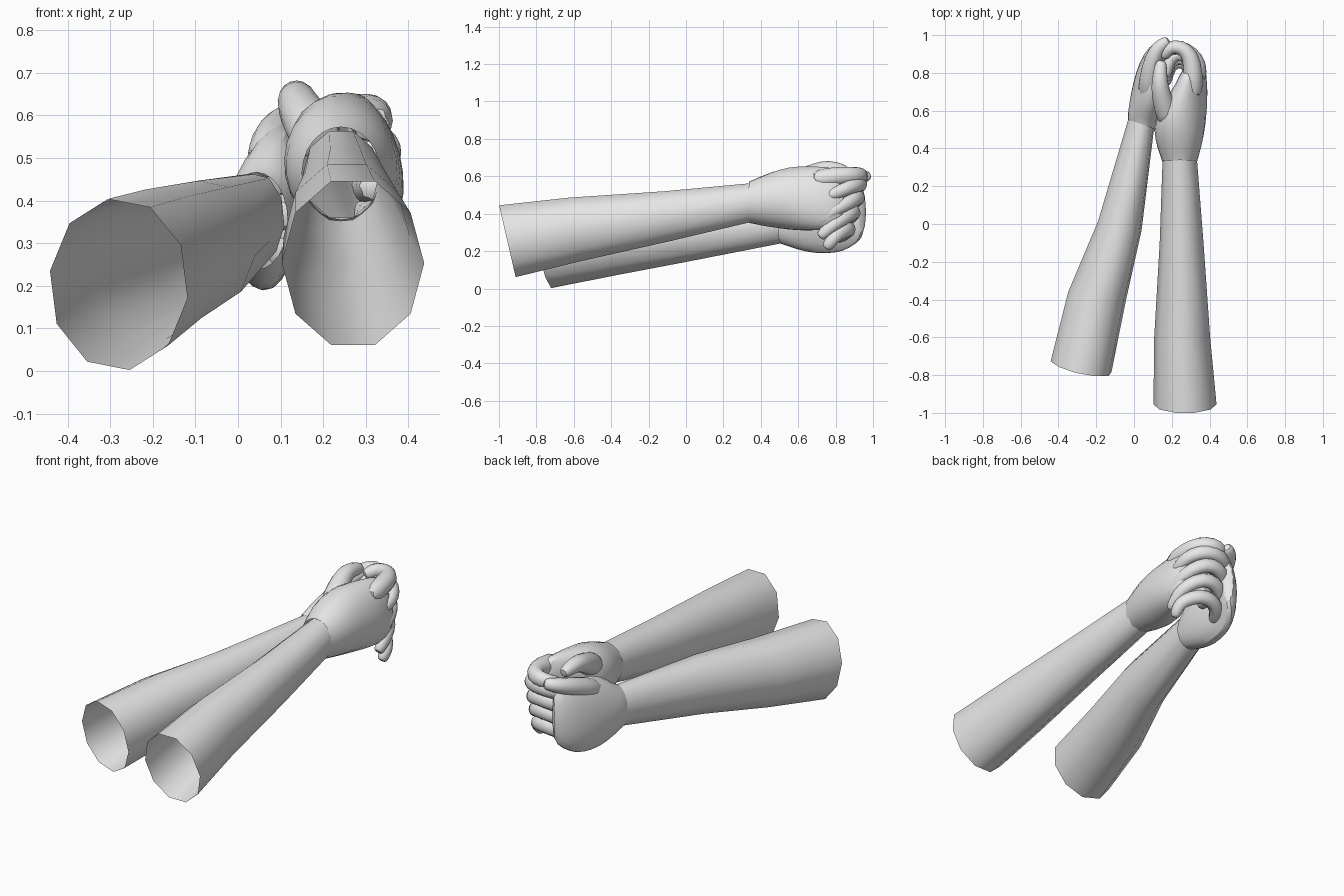
import bpy, bmesh, math
from mathutils import Vector

if "Cube" in bpy.data.objects:
    bpy.data.objects.remove(bpy.data.objects["Cube"])

mat = bpy.data.materials.new("plain_grey")
mat.diffuse_color = (0.8, 0.8, 0.8, 1)
mat.use_nodes = True
mat.node_tree.nodes["Principled BSDF"].inputs["Base Color"].default_value = mat.diffuse_color


def finish(name, bm, subdiv):
    bmesh.ops.recalc_face_normals(bm, faces=bm.faces)
    me = bpy.data.meshes.new(name)
    bm.to_mesh(me)
    bm.free()
    ob = bpy.data.objects.new(name, me)
    me.materials.append(mat)
    bpy.context.collection.objects.link(ob)
    if subdiv:
        m = ob.modifiers.new("smooth", 'SUBSURF')
        m.levels = m.render_levels = subdiv
    bpy.context.view_layer.objects.active = ob
    ob.select_set(True)
    bpy.ops.object.shade_smooth_by_angle(angle=math.radians(50))
    ob.select_set(False)
    return ob


def bridge(bm, rings, cap_start=False, cap_end=False):
    n = len(rings[0])
    vs = [[bm.verts.new(p) for p in r] for r in rings]
    for a, b in zip(vs, vs[1:]):
        for i in range(n):
            j = (i + 1) % n
            bm.faces.new((a[i], a[j], b[j], b[i]))
    if cap_start:
        bm.faces.new(vs[0][::-1])
    if cap_end:
        bm.faces.new(vs[-1])


def loft(name, sections, sides, phase=0.5, subdiv=0, cap_end=False):
    """sections: (centre, half width, half height, yaw, lean, roll), angles in degrees"""
    bm = bmesh.new()
    rings = []
    for c, w, h, yaw, lean, roll in sections:
        yaw, lean, roll = (math.radians(v) for v in (yaw, lean, roll))
        side = Vector((math.cos(yaw), math.sin(yaw), 0))
        up = Vector((0, -math.sin(lean), math.cos(lean)))
        s2 = side * math.cos(roll) + up * math.sin(roll)
        u2 = up * math.cos(roll) - side * math.sin(roll)
        ring = []
        for i in range(sides):
            a = 2 * math.pi * (i + phase) / sides
            ring.append(Vector(c) + s2 * w * math.cos(a) + u2 * h * math.sin(a))
        rings.append(ring)
    bridge(bm, rings, cap_end=cap_end)
    return finish(name, bm, subdiv)


def finger(name, pts, r0, r1, tall=1.0, sides=8):
    """Tapered tube through the joints with a rounded tip"""
    pts = [Vector(p) for p in pts]
    d = (pts[-1] - pts[-2]).normalized()
    n = len(pts)
    radii = [r0 + (r1 - r0) * i / (n - 1) for i in range(n)]
    pts.append(pts[-1] + d * r1 * 0.8)
    radii.append(r1 * 0.7)
    bm = bmesh.new()
    rings = []
    for i, p in enumerate(pts):
        t = (pts[min(i + 1, n)] - pts[max(i - 1, 0)]).normalized()
        u = (Vector((0, 0, 1)) - t * t.z).normalized()
        s = t.cross(u)
        rings.append([p + (s * math.cos(a) + u * math.sin(a) * tall) * radii[i] * 1.06
                      for a in (2 * math.pi * k / sides for k in range(sides))])
    bridge(bm, rings, True, True)
    return finish(name, bm, 1)


# Forearms, open at both ends
loft("right_forearm", [
    ((.27, -.955, .253), .167, .207, 0, 13, 0),
    ((.255, -.60, .315), .148, .182, 0, 10, 0),
    ((.252, -.10, .387), .116, .141, 0, 8, 0),
    ((.242, .36, .462), .09, .107, 0, 5, 0)], 10, 0)
loft("left_forearm", [
    ((-.28, -.755, .203), .167, .207, -12, 11, 0),
    ((-.195, -.38, .25), .157, .18, -10, 9, 0),
    ((-.075, -.01, .295), .12, .155, -14, 8, 0),
    ((.042, .55, .357), .072, .108, -20, 5, 0)], 10, .75)

# Palms, open at the cuff
loft("right_palm", [
    ((.242, .33, .464), .096, .114, 0, -4, 0),
    ((.241, .36, .466), .106, .124, 0, -4, 0),
    ((.238, .45, .476), .137, .155, 0, -2, 6),
    ((.243, .55, .482), .142, .178, 0, 0, 14),
    ((.272, .65, .482), .118, .186, 0, 0, 15),
    ((.307, .75, .482), .08, .18, 8, 0, 12),
    ((.308, .85, .485), .058, .165, 18, 0, 8)], 12, .5, 1, True)
loft("left_palm", [
    ((.043, .52, .352), .082, .12, -20, -4, 0),
    ((.046, .55, .354), .09, .132, -20, -4, 0),
    ((.065, .64, .37), .093, .187, -18, 0, -6),
    ((.078, .74, .382), .084, .205, -18, 0, -6),
    ((.090, .83, .39), .068, .205, -24, 0, -5),
    ((.115, .91, .41), .05, .175, -38, 0, -3),
    ((.155, .95, .42), .032, .14, -55, 0, 0)], 12, .5, 1, True)

# Thumbs
finger("right_thumb", [(.20, .52, .53), (.165, .61, .58), (.14, .70, .625),
                       (.135, .765, .648), (.142, .84, .632)], .07, .034)
finger("left_thumb", [(.07, .66, .48), (.08, .78, .54), (.10, .88, .575),
                      (.135, .94, .595), (.165, .96, .60)], .06, .033)

# Right fingers curl inward into a fist
finger("right_index_finger", [(.31, .66, .575), (.315, .80, .60), (.30, .895, .605),
                              (.245, .942, .605), (.185, .935, .60), (.165, .90, .59)], .058, .034)
for k, part in enumerate(("middle", "ring", "little")):
    z = .51 - .075 * k
    y = -.02 * k
    finger("right_%s_finger" % part, [
        (.32, .72 + y, z), (.315, .85 + y, z), (.26, .905 + y, z),
        (.19, .885 + y, z), (.17, .80 + y, z)], .046, .034)

# Left fingers wrap around the front of the fist to its outer side
wraps = (("index", .53, .56, .50, 0, .775), ("middle", .45, .49, .37, -.012, .725),
         ("ring", .365, .41, .29, -.035, .73), ("little", .28, .32, .232, -.062, .76))
for part, z0, z1, z2, dy, tip in wraps:
    finger("left_%s_finger" % part, [
        (.085, .82 + dy, z0), (.125, .895 + dy, z0 + .01), (.20, .94 + dy, z1),
        (.28, .932 + dy, z1), (.338, .875 + dy, z1 * .7 + z2 * .3),
        (.356, (.875 + dy + tip) / 2, (z1 + z2) / 2 - .01), (.352, tip, z2)], .044, .03, 1.12)
